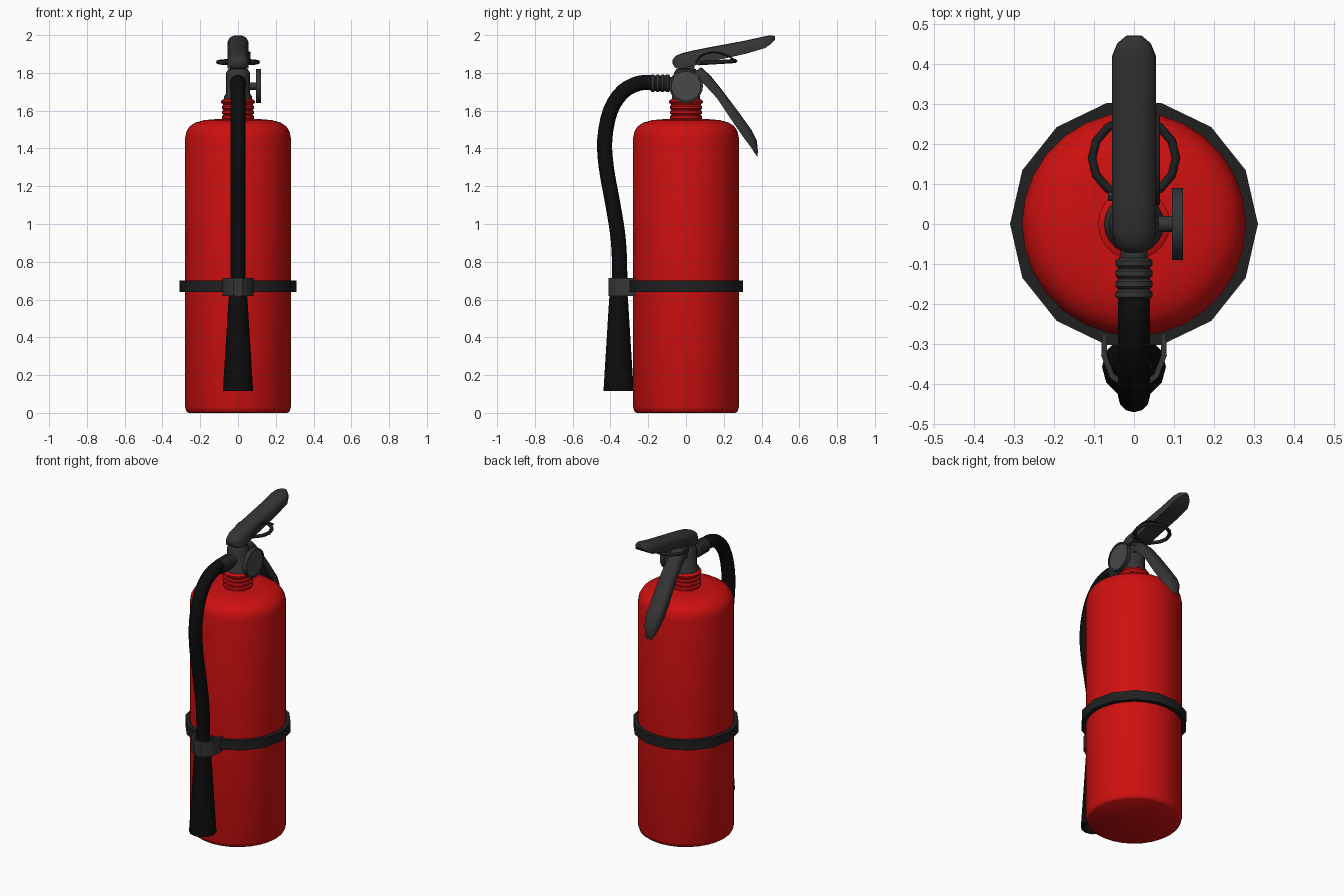
import bpy, bmesh, math
from mathutils import Vector, Matrix

if "Cube" in bpy.data.objects:
    bpy.data.objects.remove(bpy.data.objects["Cube"])


def material(name, rgb):
    m = bpy.data.materials.new(name)
    m.diffuse_color = (*rgb, 1)
    m.use_nodes = True
    m.node_tree.nodes["Principled BSDF"].inputs["Base Color"].default_value = m.diffuse_color
    return m


RED = material("red_paint", (0.62, 0.005, 0.005))
BLACK = material("black_rubber", (0.004, 0.004, 0.004))
DARK = material("dark_metal", (0.035, 0.035, 0.035))
STRAP = material("strap_plastic", (0.014, 0.014, 0.014))
GREY = material("grey_face", (0.065, 0.065, 0.065))


def finish(name, bm, mat, angle=40):
    bmesh.ops.remove_doubles(bm, verts=bm.verts, dist=1e-5)
    bmesh.ops.recalc_face_normals(bm, faces=bm.faces)
    me = bpy.data.meshes.new(name)
    bm.to_mesh(me)
    bm.free()
    ob = bpy.data.objects.new(name, me)
    bpy.context.collection.objects.link(ob)
    me.materials.append(mat)
    bpy.ops.object.select_all(action='DESELECT')
    ob.select_set(True)
    bpy.context.view_layer.objects.active = ob
    if angle:
        bpy.ops.object.shade_smooth_by_angle(angle=math.radians(angle))
    return ob


def loft(name, rings, mat, angle=40, closed=False):
    """Skin a list of equal-length point rings; cap the ends unless closed."""
    bm = bmesh.new()
    vs = [[bm.verts.new(p) for p in r] for r in rings]
    n = len(rings[0])
    pairs = list(zip(vs, vs[1:])) + ([(vs[-1], vs[0])] if closed else [])
    for a, b in pairs:
        for i in range(n):
            j = (i + 1) % n
            bm.faces.new((a[i], a[j], b[j], b[i]))
    if not closed:
        bm.faces.new(vs[0])
        bm.faces.new(vs[-1])
    return finish(name, bm, mat, angle)


def lathe(name, profile, sides, mat, matrix=Matrix(), angle=40, closed=False):
    """Turn (radius, height) points around z, then place by matrix."""
    rings = [[matrix @ Vector((r * math.cos(t), r * math.sin(t), z))
              for t in (2 * math.pi * i / sides for i in range(sides))] for r, z in profile]
    return loft(name, rings, mat, angle, closed)


def smooth_path(pts, steps=4, closed=False):
    """Catmull-Rom through the given points."""
    p = [Vector(q) for q in pts]
    e = [p[0] * 2 - p[1]] + p + [p[-1] * 2 - p[-2]]
    out = []
    for i in range(len(p) - 1):
        a, b, c, d = e[i:i + 4]
        for k in range(steps):
            t = k / steps
            out.append(0.5 * (2 * b + (c - a) * t + (2 * a - 5 * b + 4 * c - d) * t * t
                              + (3 * b - a - 3 * c + d) * t ** 3))
    return out + [p[-1]]


def tube(name, path, radius, sides, mat, closed=False):
    """Round tube along a path that stays near one plane."""
    n, rings = len(path), []
    for i, p in enumerate(path):
        a = path[i - 1] if closed or i else p
        b = path[(i + 1) % n] if closed or i < n - 1 else p
        t = (b - a).normalized()
        u = Vector((0, 0, 1)) if closed else Vector((1, 0, 0))
        u = (u - t * u.dot(t)).normalized()
        v = t.cross(u)
        rings.append([p + radius * (math.cos(w) * u + math.sin(w) * v)
                      for w in (2 * math.pi * k / sides for k in range(sides))])
    return loft(name, rings, mat, 60, closed)


def box(name, lo, hi, mat):
    bm = bmesh.new()
    bmesh.ops.create_cube(bm, size=1)
    for v in bm.verts:
        v.co = [l + (h - l) * (c + 0.5) for c, l, h in zip(v.co, lo, hi)]
    return finish(name, bm, mat, 30)


def handle(name, stations, mat):
    """Rounded-top handle: stations are (top yz, bottom yz, half width)."""
    section = [(-1, 0), (-1, 0.55), (-0.85, 0.82), (-0.5, 0.96), (0, 1),
               (0.5, 0.96), (0.85, 0.82), (1, 0.55), (1, 0)]
    rings = []
    for top, bot, w in stations:
        a, b = Vector((0, *bot)), Vector((0, *top))
        rings.append([a.lerp(b, h) + Vector((x * w, 0, 0)) for x, h in section])
    return loft(name, rings, mat, 45)


# cylinder body with rounded shoulder
lathe("tank", [(0.262, 0), (0.273, 0.008), (0.28, 0.03), (0.28, 1.455), (0.273, 1.49), (0.255, 1.517),
               (0.225, 1.537), (0.18, 1.55), (0.12, 1.555), (0.07, 1.555)], 28, RED)

# threaded neck
neck = [(0.07, 1.54)]
for k in range(3):
    z = 1.553 + k * 0.026
    neck += [(0.078, z), (0.086, z + 0.006), (0.086, z + 0.018), (0.078, z + 0.024)]
lathe("neck", neck + [(0.08, 1.634), (0.09, 1.642), (0.09, 1.652), (0.075, 1.662)], 20, RED)

# valve body and lever bracket
lathe("valve_body", [(0.075, 1.65), (0.075, 1.675), (0.063, 1.69), (0.063, 1.80), (0.052, 1.82), (0.03, 1.825)],
      20, DARK)
box("lever_bracket", (-0.035, -0.03, 1.81), (0.035, 0.045, 1.87), DARK)

# pressure gauge on the right side
side = Matrix.Translation((0, 0, 1.73)) @ Matrix.Rotation(math.pi / 2, 4, 'Y')
lathe("gauge_stem", [(0.02, 0.05), (0.02, 0.1)], 12, DARK, side)
lathe("gauge_rim", [(0.09, 0.095), (0.09, 0.123), (0.08, 0.123), (0.078, 0.118), (0.078, 0.095)],
      20, DARK, side, 30, True)
lathe("gauge_face", [(0.079, 0.096), (0.079, 0.119)], 20, GREY, side)

# ribbed hose connector
front = Matrix.Translation((0, 0, 1.745)) @ Matrix.Rotation(math.pi / 2, 4, 'X')
ribs = [(0.034, 0.04), (0.034, 0.085)]
for k in range(4):
    y = 0.086 + k * 0.026
    ribs += [(0.04, y), (0.046, y + 0.006), (0.046, y + 0.018), (0.04, y + 0.024)]
lathe("hose_connector", ribs, 16, DARK, front)

# hose and discharge horn
hose = [(0, -0.17, 1.748), (0, -0.25, 1.745), (0, -0.335, 1.70), (0, -0.40, 1.60), (0, -0.43, 1.45),
        (0, -0.422, 1.30), (0, -0.39, 1.12), (0, -0.362, 0.95), (0, -0.352, 0.80), (0, -0.35, 0.60)]
tube("hose", smooth_path(hose, 3), 0.04, 12, BLACK)
lathe("horn", [(0.046, 0.64), (0.05, 0.6), (0.08, 0.115), (0.07, 0.115), (0.042, 0.55)], 12, BLACK,
      Matrix.Translation((0, -0.357, 0)))

# strap around the tank
lathe("strap", [(0.28, 0.64), (0.31, 0.64), (0.31, 0.70), (0.28, 0.70)], 14, STRAP, closed=True, angle=30)

# open clip that holds the hose
outline = [(-0.08, -0.27), (-0.082, -0.33), (-0.06, -0.385), (-0.025, -0.41),
           (0.025, -0.41), (0.06, -0.385), (0.082, -0.33), (0.08, -0.27)]
clip_rings = []
for x, y in outline:
    d = Vector((x, y + 0.32, 0)).normalized() * 0.014
    clip_rings.append([(x, y, 0.62), (x, y, 0.715), (x - d.x, y - d.y, 0.715), (x - d.x, y - d.y, 0.62)])
loft("hose_clip", clip_rings, DARK, 35)

# upper squeeze lever
handle("upper_lever", [
    ((-0.072, 1.868), (-0.07, 1.845), 0.022), ((-0.055, 1.89), (-0.055, 1.825), 0.045),
    ((-0.02, 1.905), (-0.02, 1.822), 0.055), ((0.04, 1.919), (0.04, 1.838), 0.055),
    ((0.12, 1.935), (0.14, 1.862), 0.055), ((0.30, 1.968), (0.32, 1.902), 0.055),
    ((0.41, 1.992), (0.42, 1.932), 0.055), ((0.448, 1.999), (0.452, 1.955), 0.042),
    ((0.47, 1.995), (0.472, 1.975), 0.018)], DARK)

# lower carrying handle
handle("lower_handle", [
    ((0.04, 1.80), (0.035, 1.76), 0.045), ((0.08, 1.83), (0.06, 1.77), 0.045),
    ((0.13, 1.785), (0.10, 1.735), 0.045), ((0.19, 1.71), (0.165, 1.665), 0.05),
    ((0.28, 1.59), (0.235, 1.56), 0.052), ((0.345, 1.50), (0.30, 1.465), 0.052),
    ((0.375, 1.44), (0.345, 1.405), 0.042), ((0.381, 1.385), (0.377, 1.355), 0.02)], DARK)

# safety pin with pull ring and tie wire
ring = [Vector((0.105 * math.cos(t), 0.165 + 0.098 * math.sin(t), 1.857 + 0.006 * math.sin(t)))
        for t in (2 * math.pi * i / 14 for i in range(14))]
tube("pull_ring", ring, 0.011, 8, STRAP, True)
lathe("safety_pin", [(0.012, -0.065), (0.012, 0.065)], 8, DARK,
      Matrix.Translation((0, 0.07, 1.857)) @ Matrix.Rotation(math.pi / 2, 4, 'Y'))
wire = [(0.06, 0.05, 1.855), (0.06, 0.08, 1.89), (0.06, 0.14, 1.91), (0.06, 0.21, 1.895), (0.06, 0.27, 1.86)]
tube("tie_wire", smooth_path(wire, 3), 0.005, 6, STRAP)
